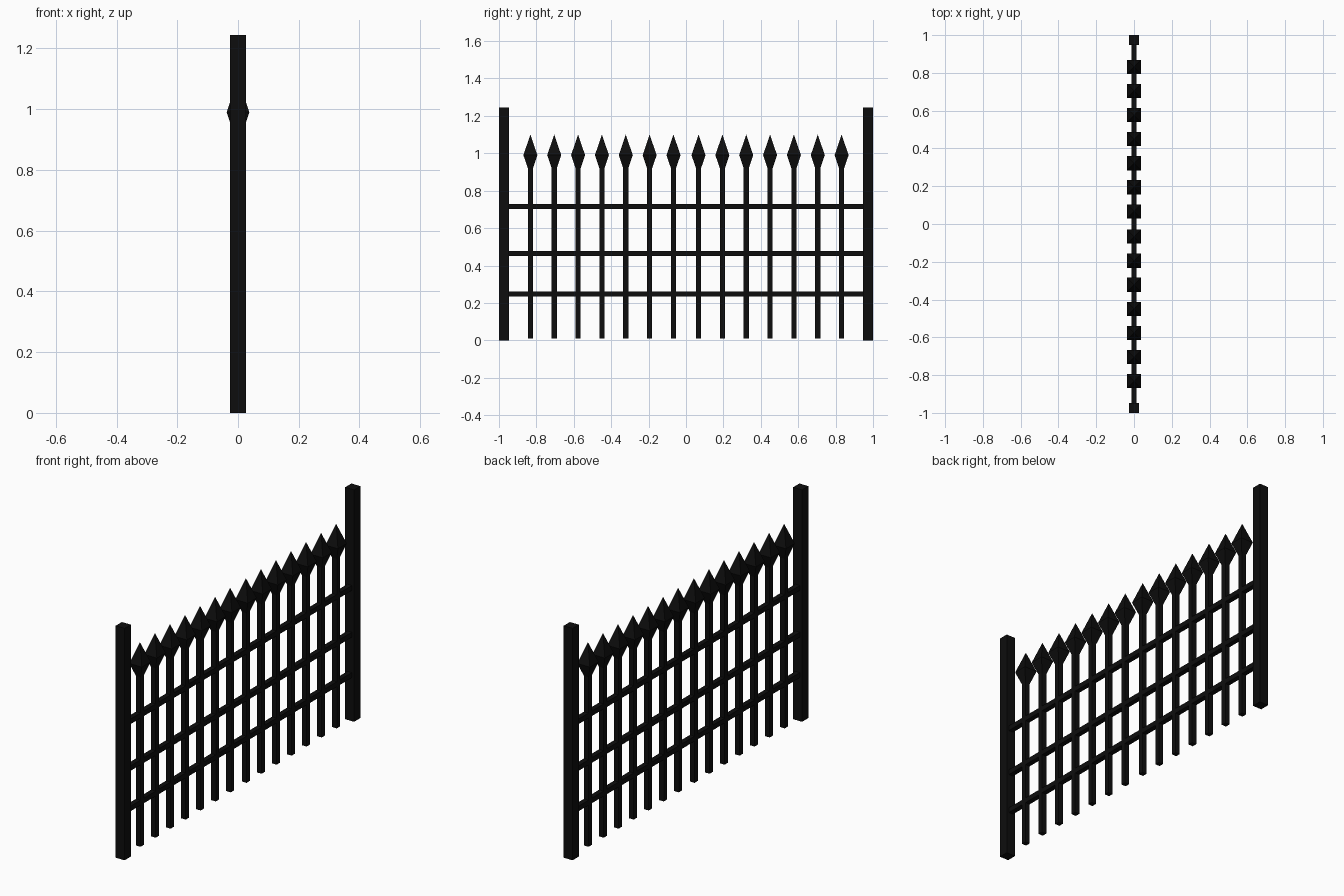
import bpy
import bmesh

if "Cube" in bpy.data.objects:
    bpy.data.objects.remove(bpy.data.objects["Cube"], do_unlink=True)

# One black iron material
iron = bpy.data.materials.new("black_iron")
iron.use_nodes = True
colour = (0.004, 0.004, 0.004, 1)
iron.diffuse_color = colour
bsdf = next(n for n in iron.node_tree.nodes if n.type == 'BSDF_PRINCIPLED')
bsdf.inputs["Base Color"].default_value = colour
bsdf.inputs["Roughness"].default_value = 0.6


def square_tower(name, profile, y):
    """Stack square sections given as (half width, z); zero width makes a tip."""
    bm = bmesh.new()
    rings = []
    for r, z in profile:
        corners = [(-r, -r), (r, -r), (r, r), (-r, r)] if r else [(0, 0)]
        rings.append([bm.verts.new((cx, y + cy, z)) for cx, cy in corners])
    for low, high in zip(rings, rings[1:]):
        for i in range(4):
            j = (i + 1) % 4
            top = [high[j], high[i]] if len(high) == 4 else [high[0]]
            bm.faces.new([low[i], low[j]] + top)
    bm.faces.new(rings[0][::-1])
    if len(rings[-1]) == 4:
        bm.faces.new(rings[-1])
    return finish(name, bm)


def finish(name, bm):
    mesh = bpy.data.meshes.new(name)
    bm.to_mesh(mesh)
    bm.free()
    mesh.materials.append(iron)
    obj = bpy.data.objects.new(name, mesh)
    bpy.context.collection.objects.link(obj)
    return obj


BAR = 0.0135     # half thickness of pickets and rails
POST = 0.0265    # half thickness of end posts

for side, label in ((-1, "front"), (1, "back")):
    # End post
    square_tower(f"{label}_post", [(POST, 0), (POST, 1.245)], side * (1 - POST))
    # Pickets with spear heads
    for i in range(7):
        y = side * (0.067 + 0.1275 * i)
        square_tower(f"{label}_picket_{i + 1}", [(BAR, 0.01), (BAR, 0.93)], y)
        square_tower(f"{label}_spear_head_{i + 1}",
                     [(BAR, 0.92), (0.0375, 0.99), (0, 1.10)], y)

# Horizontal rails between the posts
for name, z in (("lower_rail", 0.247), ("middle_rail", 0.464), ("upper_rail", 0.715)):
    bm = bmesh.new()
    bmesh.ops.create_cube(bm, size=1)
    bmesh.ops.scale(bm, vec=(2 * BAR, 1.91, 2 * BAR), verts=bm.verts)
    bmesh.ops.translate(bm, vec=(0, 0, z), verts=bm.verts)
    finish(name, bm)
